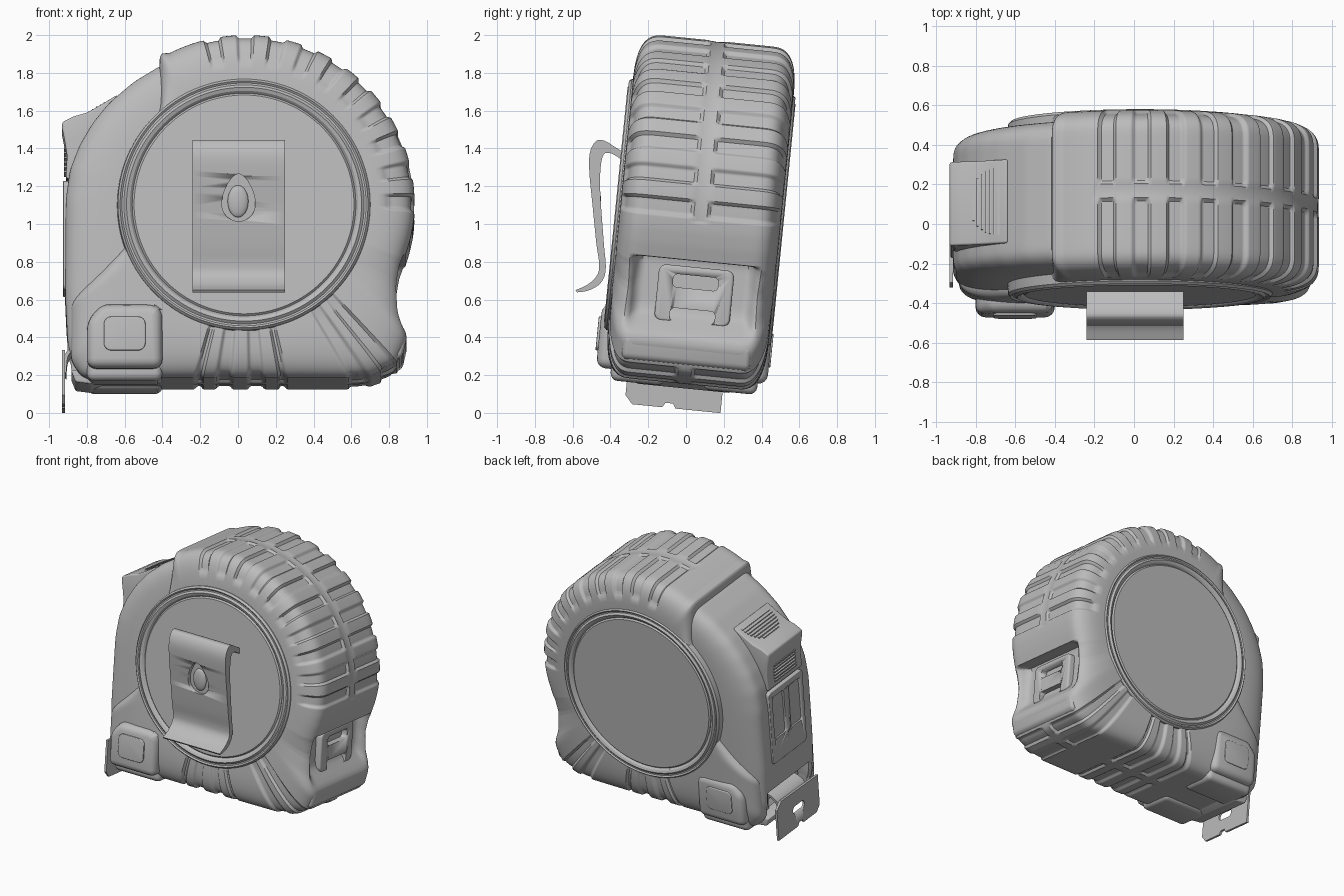
import bpy, bmesh, math
from mathutils import Matrix, Vector

if "Cube" in bpy.data.objects:
    bpy.data.objects.remove(bpy.data.objects["Cube"])

CX, CZ = 0.04, 1.08                       # hub of the round housing
TILT = (Matrix.Translation((0, 0.072, 1)) @ Matrix.Rotation(-0.1, 4, 'X')
        @ Matrix.Translation((0, 0, -1)))
GREY = bpy.data.materials.new("plain_grey")
GREY.diffuse_color = (0.5, 0.5, 0.5, 1)
GREY.use_nodes = True
GREY.node_tree.nodes["Principled BSDF"].inputs["Base Color"].default_value = GREY.diffuse_color


def finish(name, bm, tilt=True, bevel=0.0, angle=35):
    """Turn a bmesh into a named, shaded object."""
    bmesh.ops.recalc_face_normals(bm, faces=bm.faces[:])
    if bevel:
        edges = [e for e in bm.edges if e.calc_face_angle(0) > 0.5]
        bmesh.ops.bevel(bm, geom=edges, offset=bevel, segments=4, profile=0.5, affect='EDGES')
    if tilt:
        bm.transform(TILT)
    me = bpy.data.meshes.new(name)
    bm.to_mesh(me)
    bm.free()
    me.materials.append(GREY)
    ob = bpy.data.objects.new(name, me)
    bpy.context.collection.objects.link(ob)
    bpy.ops.object.select_all(action='DESELECT')
    ob.select_set(True)
    bpy.context.view_layer.objects.active = ob
    bpy.ops.object.shade_smooth_by_angle(angle=math.radians(angle))
    return ob


def prism(name, pts, a, b, axis='y', **kw):
    """Extrude a 2D outline: (x, z) along y, or (y, z) along x."""
    bm = bmesh.new()
    place = (lambda p, d: (p[0], d, p[1])) if axis == 'y' else (lambda p, d: (d, p[0], p[1]))
    lo = [bm.verts.new(place(p, a)) for p in pts]
    hi = [bm.verts.new(place(p, b)) for p in pts]
    n = len(pts)
    bm.faces.new(lo)
    bm.faces.new(hi[::-1])
    for i in range(n):
        bm.faces.new((lo[i], lo[(i + 1) % n], hi[(i + 1) % n], hi[i]))
    return finish(name, bm, **kw)


def rect(cx, cz, hw, hh, r):
    """Rounded rectangle outline."""
    return [(cx + sx * (hw - r) + r * math.cos(math.radians(s + t)),
             cz + sz * (hh - r) + r * math.sin(math.radians(s + t)))
            for sx, sz, s in ((1, 1, 0), (-1, 1, 90), (-1, -1, 180), (1, -1, 270))
            for t in range(0, 91, 15)]


def cut(ob, cutter):
    cutter.hide_render = True
    mod = ob.modifiers.new("cut", 'BOOLEAN')
    mod.operation, mod.object, mod.solver = 'DIFFERENCE', cutter, 'EXACT'
    bpy.context.view_layer.objects.active = ob
    bpy.ops.object.modifier_apply(modifier=mod.name)
    bpy.data.objects.remove(cutter)


def spline(pts, n=6):
    """Smooth curve through the points."""
    p = [Vector(q) for q in [pts[0]] + pts + [pts[-1]]]
    out = []
    for a, b, c, d in zip(p, p[1:], p[2:], p[3:]):
        for i in range(n):
            t = i / n
            out.append(0.5 * (2 * b + (c - a) * t + (2 * a - 5 * b + 4 * c - d) * t * t
                              + (3 * b - a - 3 * c + d) * t ** 3))
    return out + [p[-1]]


def arc(r, a, b, step=3):
    return [(CX + r * math.cos(math.radians(t)), CZ + r * math.sin(math.radians(t)))
            for t in range(a, b + 1, step)]


def box(x, half, soft):
    return max(0.0, min(1.0, (half - abs(x)) / soft + 0.5))


def ray(poly, th):
    """Distance from the hub to the outline along one direction."""
    dx, dz = math.cos(th), math.sin(th)
    best = 0.6
    for (ax, az), (bx, bz) in zip(poly, poly[1:] + poly[:1]):
        px, pz, ex, ez = ax - CX, az - CZ, bx - ax, bz - az
        den = dx * ez - dz * ex
        if abs(den) > 1e-9:
            u = (px * dz - pz * dx) / den
            if -1e-6 <= u <= 1.000001:
                best = max(best, (px * ez - pz * ex) / den)
    return best


def shell(name, poly, face, band, rin, dent, hidden, blur=3, n=720):
    """Rounded shell around the hub, with dents pressed into its skin; hidden skin is left out."""
    rad = [ray(poly, 2 * math.pi * i / n) for i in range(n)]
    for _ in range(2):
        rad = [sum(rad[(i + k) % n] for k in range(-blur, blur + 1)) / (2 * blur + 1) for i in range(n)]
    side = [(math.sin(t) ** 0.7, band + (face - band) * max(0, math.cos(t)) ** 0.7, math.cos(t))
            for t in (math.pi / 2 * k / 18 for k in range(18))]
    prof = (side + [(1, band * (1 - k / 16), 0) for k in range(33)]
            + [(f, -v, -c) for f, v, c in side[::-1]])
    bm = bmesh.new()
    rings = []
    for f, v, c in prof:
        ring = []
        for i in range(n):
            th = 2 * math.pi * i / n
            deg = math.degrees(th)
            d = dent(deg if deg < 180 else deg - 360, v, f)
            r = rin + (rad[i] - rin) * f - d * math.sqrt(1 - c * c)
            ring.append(bm.verts.new((CX + r * math.cos(th), v - min(d, 0.03) * c, CZ + r * math.sin(th))))
        rings.append(ring)
    for p, q in zip(rings, rings[1:]):
        for i in range(n):
            bm.faces.new((p[i], q[i], q[(i + 1) % n], p[(i + 1) % n]))
    bmesh.ops.recalc_face_normals(bm, faces=bm.faces[:])
    gone = [f for f in bm.faces if hidden(f.calc_center_median())]
    bmesh.ops.delete(bm, geom=gone, context='FACES')
    return finish(name, bm, angle=40)


# --- housing: hard inner case and ribbed rubber jacket ---
GROOVES = ([(101.5 - 11.3 * k, 2.6, 0.4) for k in range(10)]
           + [(-49, 2.0, 0.05), (-57, 2.2, 0.05), (-97, 2.3, 0.05), (-86.5, 2.3, 0.05),
              (-105, 0.9, 0.05), (-78, 0.9, 0.05)])


def mouth(a, v):
    return 0.10 * box(a + 139, 6, 1) * box(v, 0.24, 0.03)


def jacket_dent(a, v, f):
    d = mouth(a, v)
    for ang, hw, fmin in GROOVES:
        if abs(a - ang) < hw + 2:
            inner = max(0, min(1, (f - fmin) / 0.15))
            d = max(d, 0.018 * box(a - ang, hw, 0.9) * inner * (1 - box(v, 0.045, 0.015)))
    if -5 < a < 106:
        d = max(d, 0.006 * box(v, 0.035, 0.015))        # centre line strip
    d += 0.10 * box(a + 28.5, 9.5, 1.5) * box(v, 0.32, 0.05)   # rear recess
    d += 0.02 * box(a + 29, 5, 8) * max(0, min(1, (abs(v) - 0.29) / 0.04)) * f
    return d


case_poly = (arc(0.82, -60, 108)
             + [(-0.41, 1.815), (-0.55, 1.73), (-0.68, 1.62), (-0.77, 1.51), (-0.84, 1.39),
                (-0.89, 1.26), (-0.912, 1.1), (-0.915, 0.6), (-0.90, 0.3), (-0.84, 0.19), (0.4, 0.19)])
shell("inner_case", case_poly, 0.385, 0.25, 0.6, lambda a, v, f: mouth(a, v),
      lambda c: c.x > -0.38 or (c.z < 0.5 and c.x > -0.8))

jacket_poly = (arc(0.895, -8, 118) + [(-0.415, 1.895), (-0.415, 1.60)] + arc(0.665, 134, 200)
               + [(-0.82, 0.62), (-0.885, 0.56), (-0.885, 0.24), (-0.82, 0.15), (0.66, 0.15),
                  (0.83, 0.21), (0.90, 0.36), (0.86, 0.48), (0.87, 0.75), (0.91, 0.88)])
shell("rubber_jacket", jacket_poly, 0.428, 0.28, 0.62, jacket_dent,
      lambda c: c.x < -0.3 and 0.85 < c.z < 1.72 and abs(c.y) < 0.33, blur=2)

# --- round face plates with a raised rim, both sides ---
RIM = [(0.56, 0.43), (0.582, 0.43), (0.592, 0.42), (0.604, 0.434), (0.622, 0.442), (0.636, 0.43),
       (0.646, 0.43), (0.656, 0.438), (0.668, 0.424), (0.672, 0.37)]
for side, label in ((-1, "front"), (1, "back")):
    bm = bmesh.new()
    N = 128
    lift = 0.01 if side < 0 else 0.0
    rings = [[bm.verts.new((CX - 0.008 + r * math.cos(2 * math.pi * i / N), side * (v + lift),
                            CZ - 0.02 + r * math.sin(2 * math.pi * i / N))) for i in range(N)]
             for r, v in RIM]
    for p, q in zip(rings, rings[1:]):
        for i in range(N):
            bm.faces.new((p[i], p[(i + 1) % N], q[(i + 1) % N], q[i]))
    bm.faces.new(rings[0])
    bmesh.ops.recalc_face_normals(bm, faces=bm.faces[:])
    base = bm.faces.new(rings[-1])
    finish(label + "_face_plate", bm, angle=22)

    # corner pad with a lower foot and a small raised panel
    a, b = sorted((side * 0.3, side * (0.47 if side < 0 else 0.44)))
    pad = [(-0.80, 0.19), (-0.40, 0.19), (-0.40, 0.50), (-0.44, 0.53), (-0.72, 0.53), (-0.80, 0.44)]
    prism(label + "_corner_pad", pad, a, b, bevel=0.05)
    a2, b2 = sorted((side * 0.1, side * 0.39))
    prism(label + "_pad_foot", [(-0.80, 0.13), (-0.40, 0.13), (-0.40, 0.3), (-0.80, 0.3)], a2, b2, bevel=0.04)
    edge = b if side > 0 else a
    prism(label + "_pad_panel", rect(-0.60, 0.37, 0.11, 0.09, 0.04), edge - 0.012, edge + 0.008, bevel=0.006)

# --- rear recess: bar with two slots ---
bar = prism("rear_slot_bar", rect(0.01, 0.62, 0.2, 0.15, 0.04), 0.70, 0.825, axis='x', bevel=0.015)
for z in (0.69, 0.51):
    cut(bar, prism("slot_cutter", rect(0.01, z, 0.12, 0.035, 0.025), 0.76, 0.95, axis='x'))
lip = [(0.70, 0.36), (0.85, 0.41), (0.895, 0.37), (0.87, 0.26), (0.72, 0.2)]
prism("rear_lip", lip, -0.34, 0.34, bevel=0.025)

# --- thumb button with grip ridges, and lock track below ---
button = [(-0.64, 1.665), (-0.72, 1.615), (-0.80, 1.57), (-0.87, 1.55), (-0.93, 1.52),
          (-0.932, 1.49), (-0.918, 1.42), (-0.905, 1.34), (-0.912, 1.22), (-0.82, 1.2), (-0.6, 1.5)]
prism("thumb_button", button, -0.235, 0.19, bevel=0.012)
for i in range(7):
    t = i / 6
    x, z = -0.685 - 0.125 * t, 1.633 - 0.066 * t
    w = 0.17 * math.sqrt(1 - 0.7 * t * t)
    prism("grip_ridge", [(x - 0.005, z - 0.02), (x + 0.005, z - 0.02), (x + 0.005, z + 0.008),
                         (x - 0.005, z + 0.006)], -w - 0.02, w - 0.02)
for i in range(6):
    z = 1.26 + 0.025 * i
    prism("lower_grip_ridge", [(-0.9, z), (-0.92, z), (-0.92, z + 0.01), (-0.9, z + 0.01)], -0.15, 0.11)
track = prism("lock_track", rect(0, 0.92, 0.21, 0.29, 0.03), -0.926, -0.86, axis='x', bevel=0.006)
for y in (-0.1, 0.1):
    cut(track, prism("track_cutter", rect(y, 0.99, 0.07, 0.17, 0.02), -0.95, -0.905, axis='x'))

# --- tape blade and end hook ---
blade = spline([(-0.78, 0.36), (-0.86, 0.34), (-0.91, 0.30), (-0.922, 0.24), (-0.922, 0.2)])
prism("tape_blade", [tuple(p) for p in blade] + [(p.x + 0.015, p.y - 0.012) for p in blade[::-1]], -0.17, 0.17)
plate = [(-0.30, 0.30), (-0.30, 0.06), (-0.26, 0.015), (-0.10, 0.015), (-0.085, 0.04),
         (-0.045, 0.04), (-0.03, 0.015), (0.21, 0.015), (0.21, 0.26), (0.15, 0.31)]
hook = prism("end_hook", plate, -0.932, -0.915, axis='x')
cut(hook, prism("hook_cutter", rect(-0.05, 0.16, 0.07, 0.03, 0.028), -1.0, -0.85, axis='x'))
prism("mouth_lip", [(-0.885, 0.2), (-0.86, 0.135), (-0.78, 0.125), (-0.7, 0.16), (-0.7, 0.2)],
      -0.25, 0.25, bevel=0.01)

# --- belt clip: bent plate with a teardrop dimple and its rivet ---
outer = spline([(-0.34, 1.385), (-0.38, 1.41), (-0.43, 1.44), (-0.475, 1.44), (-0.508, 1.38), (-0.512, 1.28),
                (-0.495, 1.1), (-0.475, 0.9), (-0.46, 0.79), (-0.47, 0.73), (-0.52, 0.68), (-0.585, 0.65)])
inner = spline([(-0.577, 0.638), (-0.51, 0.65), (-0.45, 0.69), (-0.425, 0.76), (-0.435, 0.9),
                (-0.45, 1.1), (-0.455, 1.25), (-0.44, 1.36), (-0.40, 1.375), (-0.34, 1.34)])
clip = prism("belt_clip", [tuple(p) for p in outer + inner], -0.24, 0.25, axis='x', tilt=False, angle=14)
drop = [(0.003 + (0.085 - 0.025 * math.sin(t)) * math.cos(t), 1.14 + 0.125 * math.sin(t))
        for t in (2 * math.pi * k / 32 for k in range(32))]
cut(clip, prism("drop_cutter", drop, -0.7, -0.468, tilt=False))
bm = bmesh.new()
bmesh.ops.create_uvsphere(bm, u_segments=24, v_segments=12, radius=1,
                          matrix=Matrix.Translation((0.0, -0.47, 1.12)) @ Matrix.Diagonal((0.055, 0.02, 0.085, 1)))
finish("clip_rivet", bm, tilt=False, angle=60)
